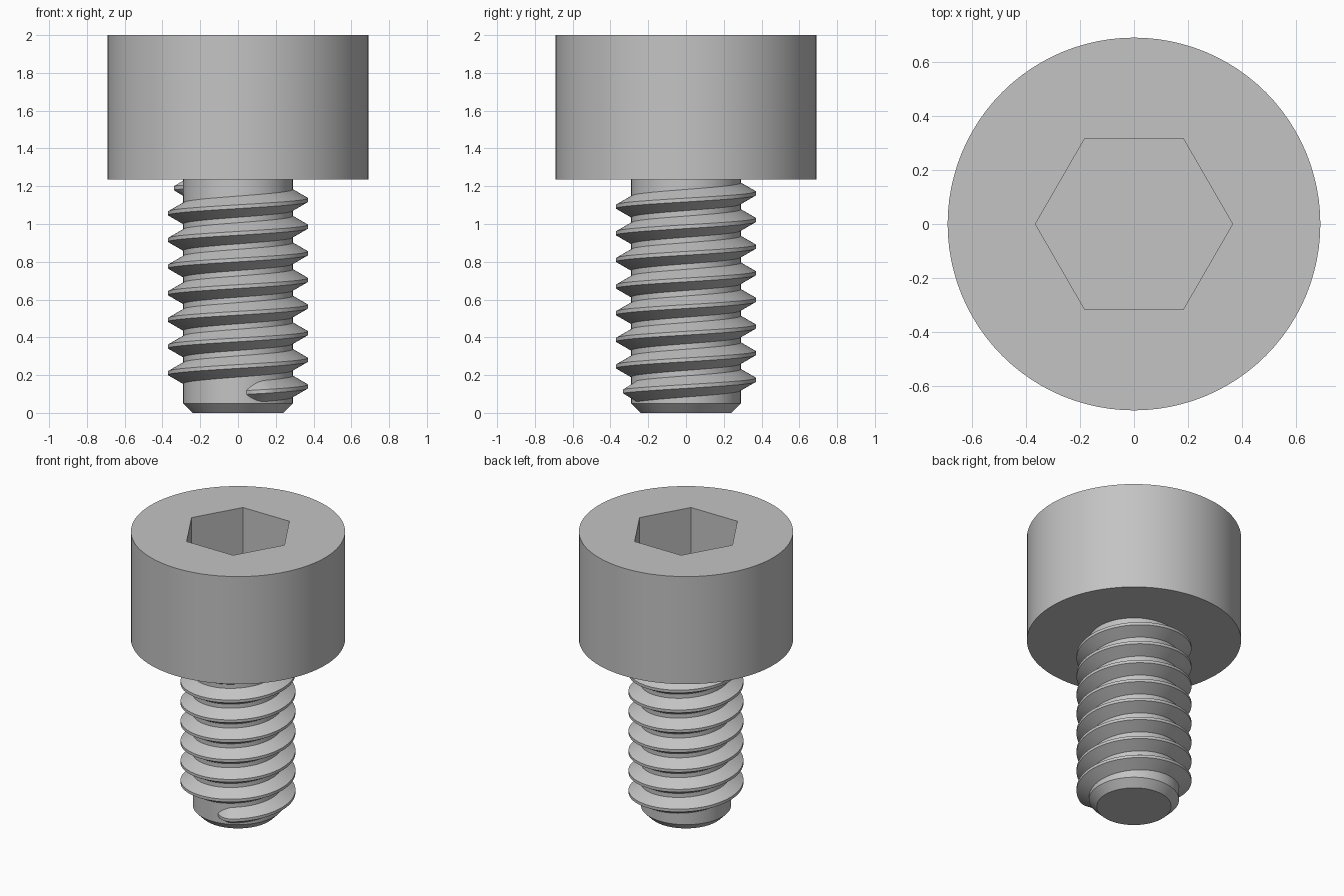
import bpy, bmesh
from math import sin, cos, pi, radians

if "Cube" in bpy.data.objects:
    bpy.data.objects.remove(bpy.data.objects["Cube"])

steel = bpy.data.materials.new("grey steel")
steel.use_nodes = True
GREY = (0.55, 0.55, 0.55, 1)
steel.diffuse_color = GREY
steel.node_tree.nodes["Principled BSDF"].inputs["Base Color"].default_value = GREY

CORE_R, CREST_R, PITCH = 0.29, 0.37, 0.141
HEAD_R, HEAD_Z, TOP = 0.69, 1.235, 2.0


def finish(name, bm):
    """Turn a bmesh into a steel object."""
    bmesh.ops.recalc_face_normals(bm, faces=bm.faces)
    mesh = bpy.data.meshes.new(name)
    bm.to_mesh(mesh)
    bm.free()
    mesh.materials.append(steel)
    ob = bpy.data.objects.new(name, mesh)
    bpy.context.collection.objects.link(ob)
    return ob


def smooth(ob):
    bpy.ops.object.select_all(action='DESELECT')
    ob.select_set(True)
    bpy.context.view_layer.objects.active = ob
    bpy.ops.object.shade_smooth_by_angle(angle=radians(30))


def loft(name, rings, closed=True):
    """Skin a list of equal rings of points and cap both ends."""
    bm = bmesh.new()
    loops = [[bm.verts.new(p) for p in ring] for ring in rings]
    n = len(loops[0])
    for a, b in zip(loops, loops[1:]):
        for i in range(n):
            j = (i + 1) % n
            bm.faces.new((a[i], a[j], b[j], b[i]))
    bm.faces.new(loops[0])
    bm.faces.new(loops[-1])
    return finish(name, bm)


def circle(r, z, n=96):
    return [(r * cos(2 * pi * i / n), r * sin(2 * pi * i / n), z) for i in range(n)]


# Head with a hexagonal socket
head = loft("head", [circle(HEAD_R, HEAD_Z), circle(HEAD_R, TOP)])
cutter = loft("socket_cutter", [circle(0.365, TOP - 0.4, 6), circle(0.365, TOP + 0.1, 6)])
cutter.hide_render = True
cut = head.modifiers.new("socket", 'BOOLEAN')
cut.object = cutter
cut.solver = 'EXACT'
bpy.context.view_layer.objects.active = head
bpy.ops.object.modifier_apply(modifier=cut.name)
bpy.data.objects.remove(cutter)
smooth(head)

# Shank core with a chamfered tip
smooth(loft("shank", [circle(0.24, 0), circle(CORE_R, 0.05), circle(CORE_R, HEAD_Z + 0.01)]))

# Right-handed thread that rises out of the core at both ends
START, END, RUN, STEP = -82, 7 * 360 + 175, 22, 2
CREST_HALF, SLOPE, DEPTH = 0.01, 0.575, 0.11
rings = []
for k in range(int((END - START) / STEP) + 1):
    deg = START + k * STEP
    t = min(1, (deg - START) / RUN, (END - deg) / RUN)
    crest = CREST_R - 0.085 * (1 - max(0, t)) ** 2
    z = 0.14 + PITCH * deg / 360
    root_half = CREST_HALF + DEPTH * SLOPE
    section = [(crest - DEPTH, -root_half), (crest, -CREST_HALF),
               (crest, CREST_HALF), (crest - DEPTH, root_half)]
    a = radians(deg)
    rings.append([(r * cos(a), r * sin(a), z + dz) for r, dz in section])
smooth(loft("thread", rings))
